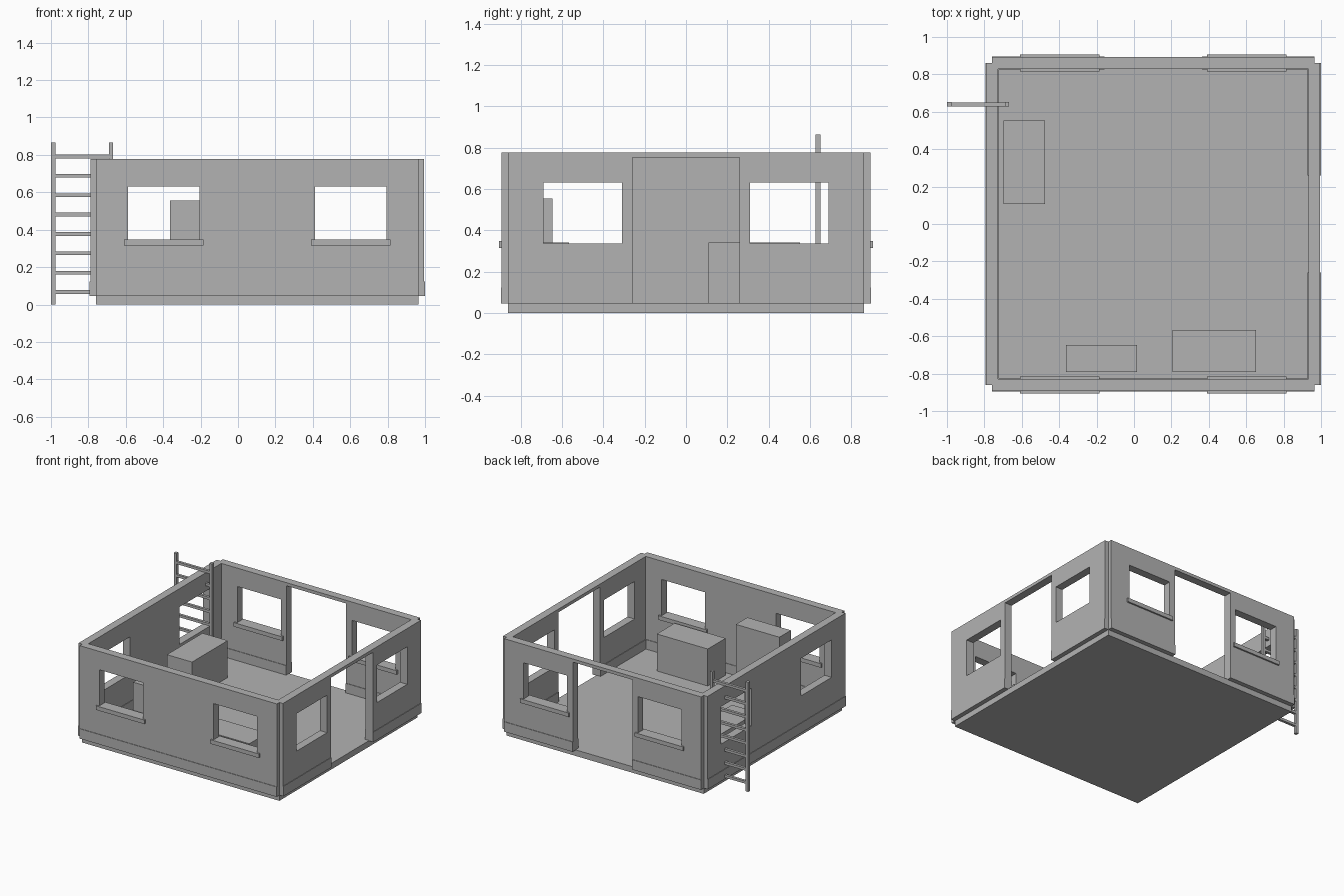
import bpy, bmesh, math
from mathutils import Matrix

cube = bpy.data.objects.get("Cube")
if cube:
    bpy.data.objects.remove(cube, do_unlink=True)

# One plain grey for the whole building
grey = bpy.data.materials.new("plain_grey")
grey.use_nodes = True
colour = (0.45, 0.45, 0.45, 1)
grey.diffuse_color = colour
grey.node_tree.nodes["Principled BSDF"].inputs["Base Color"].default_value = colour

CX = 0.103            # building centre along x
RUN = 0.861           # distance from centre to wall mid-plane
THICK = 0.063
FLOOR, TOP = 0.045, 0.777
DOOR, DOOR_TOP = 0.26, 0.752
WIN_IN, WIN_OUT, SILL, HEAD = 0.31, 0.69, 0.336, 0.632


def finish(name, bm):
    bmesh.ops.recalc_face_normals(bm, faces=bm.faces)
    mesh = bpy.data.meshes.new(name)
    bm.to_mesh(mesh)
    bm.free()
    mesh.materials.append(grey)
    obj = bpy.data.objects.new(name, mesh)
    bpy.context.collection.objects.link(obj)
    return obj


def add_box(bm, x, y, z):
    size = Matrix.Diagonal((x[1] - x[0], y[1] - y[0], z[1] - z[0], 1))
    mid = Matrix.Translation([(a + b) / 2 for a, b in (x, y, z)])
    bmesh.ops.create_cube(bm, size=1, matrix=mid @ size)


def box(name, x, y, z):
    bm = bmesh.new()
    add_box(bm, x, y, z)
    return finish(name, bm)


def place(obj, turn):
    obj.location.x = CX
    obj.rotation_euler.z = math.radians(turn)


def wall(side, turn, has_door, has_sills):
    # Wall panel: a grid of cells with the openings left out, given thickness
    us = [-RUN, -WIN_OUT, -WIN_IN, -DOOR, DOOR, WIN_IN, WIN_OUT, RUN]
    zs = [FLOOR, SILL, HEAD, DOOR_TOP, TOP]
    bm = bmesh.new()
    grid = [[bm.verts.new((u, -RUN, z)) for z in zs] for u in us]
    for i in range(len(us) - 1):
        for j in range(len(zs) - 1):
            window = i in (1, 5) and j == 1
            door = has_door and i == 3 and j < 3
            if not (window or door):
                bm.faces.new((grid[i][j], grid[i + 1][j],
                              grid[i + 1][j + 1], grid[i][j + 1]))
    panel = finish(side + "_wall", bm)
    solid = panel.modifiers.new("thickness", "SOLIDIFY")
    solid.thickness = THICK
    solid.offset = 0
    place(panel, turn)

    # Skirting, slightly proud of both faces and stopping at the door
    half = THICK / 2 + 0.004
    bm = bmesh.new()
    runs = [(-RUN, -DOOR), (DOOR, RUN)] if has_door else [(-RUN, RUN)]
    for run in runs:
        add_box(bm, run, (-RUN - half, -RUN + half), (FLOOR, 0.123))
    place(finish(side + "_skirting", bm), turn)

    # Window sills
    if has_sills:
        bm = bmesh.new()
        for s in (-0.5, 0.5):
            add_box(bm, (s - 0.212, s + 0.212), (-0.905, -0.815), (0.315, 0.347))
        place(finish(side + "_window_sills", bm), turn)


wall("front", 0, False, True)
wall("left", 90, True, False)
wall("back", 180, True, True)
wall("right", 270, False, False)

# Floor slab
box("floor_slab", (CX - RUN, CX + RUN), (-RUN, RUN), (0, 0.048))

# Furniture blocks
box("side_crate", (-0.697, -0.477), (0.108, 0.553), (FLOOR, 0.34))
box("front_crate", (0.207, 0.652), (-0.79, -0.567), (FLOOR, 0.34))
box("tall_cabinet", (-0.363, 0.017), (-0.79, -0.647), (FLOOR, 0.555))

# Ladder through the right wall
bm = bmesh.new()
for x in (-1.0, -0.69):
    add_box(bm, (x, x + 0.023), (0.627, 0.652), (0, 0.865))
for k in range(8):
    z = 0.067 + k * 0.1035
    add_box(bm, (-0.98, -0.687), (0.629, 0.65), (z - 0.01, z + 0.01))
finish("ladder", bm)
